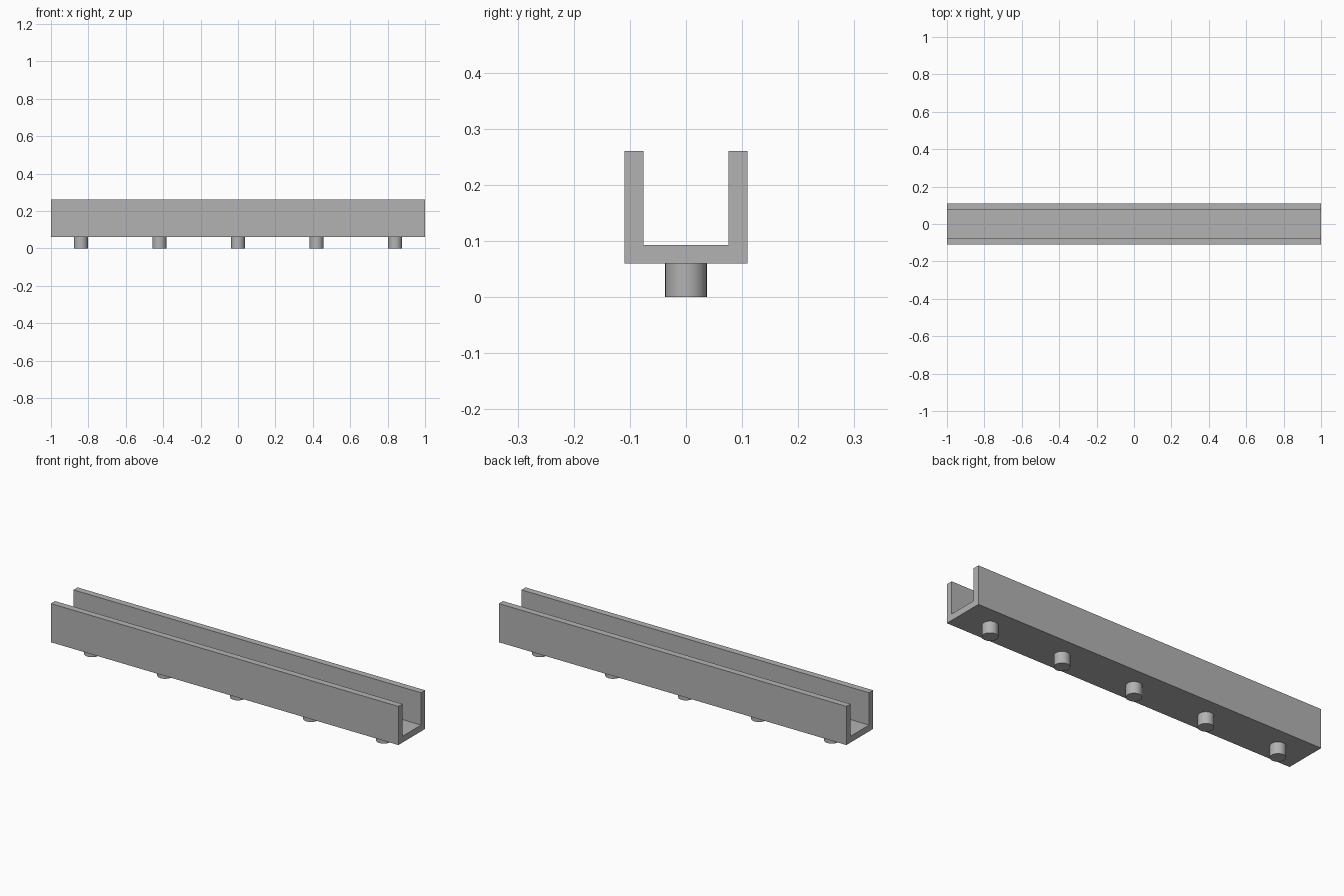
import bpy
import bmesh

if "Cube" in bpy.data.objects:
    bpy.data.objects.remove(bpy.data.objects["Cube"], do_unlink=True)

grey = bpy.data.materials.new("plain grey")
grey.use_nodes = True
colour = (0.45, 0.45, 0.45, 1)
grey.diffuse_color = colour
grey.node_tree.nodes["Principled BSDF"].inputs["Base Color"].default_value = colour

LENGTH = 2.0
HALF_WIDTH = 0.11
INNER = 0.076
BASE, FLOOR, TOP = 0.06, 0.093, 0.261
PEG_RADIUS = 0.037
PEG_SPACING = 0.42


def add_object(name, bm):
    mesh = bpy.data.meshes.new(name)
    bmesh.ops.recalc_face_normals(bm, faces=bm.faces)
    bm.to_mesh(mesh)
    bm.free()
    mesh.materials.append(grey)
    obj = bpy.data.objects.new(name, mesh)
    bpy.context.collection.objects.link(obj)
    return obj


# U-shaped channel: half profile mirrored, then extruded along its length
half = [(HALF_WIDTH, BASE), (HALF_WIDTH, TOP), (INNER, TOP), (INNER, FLOOR)]
profile = half + [(-y, z) for y, z in reversed(half)]
bm = bmesh.new()
face = bm.faces.new([bm.verts.new((-LENGTH / 2, y, z)) for y, z in profile])
sweep = bmesh.ops.extrude_face_region(bm, geom=[face], use_keep_orig=True)
moved = [v for v in sweep["geom"] if isinstance(v, bmesh.types.BMVert)]
bmesh.ops.translate(bm, verts=moved, vec=(LENGTH, 0, 0))
add_object("channel", bm)

# Round pegs spaced evenly under the channel
for i in range(5):
    bm = bmesh.new()
    bmesh.ops.create_cone(bm, cap_ends=True, segments=48, radius1=PEG_RADIUS,
                          radius2=PEG_RADIUS, depth=BASE)
    bmesh.ops.translate(bm, verts=bm.verts, vec=((i - 2) * PEG_SPACING, 0, BASE / 2))
    peg = add_object(f"peg_{i + 1}", bm)
    bpy.ops.object.select_all(action="DESELECT")
    peg.select_set(True)
    bpy.context.view_layer.objects.active = peg
    bpy.ops.object.shade_smooth_by_angle()
